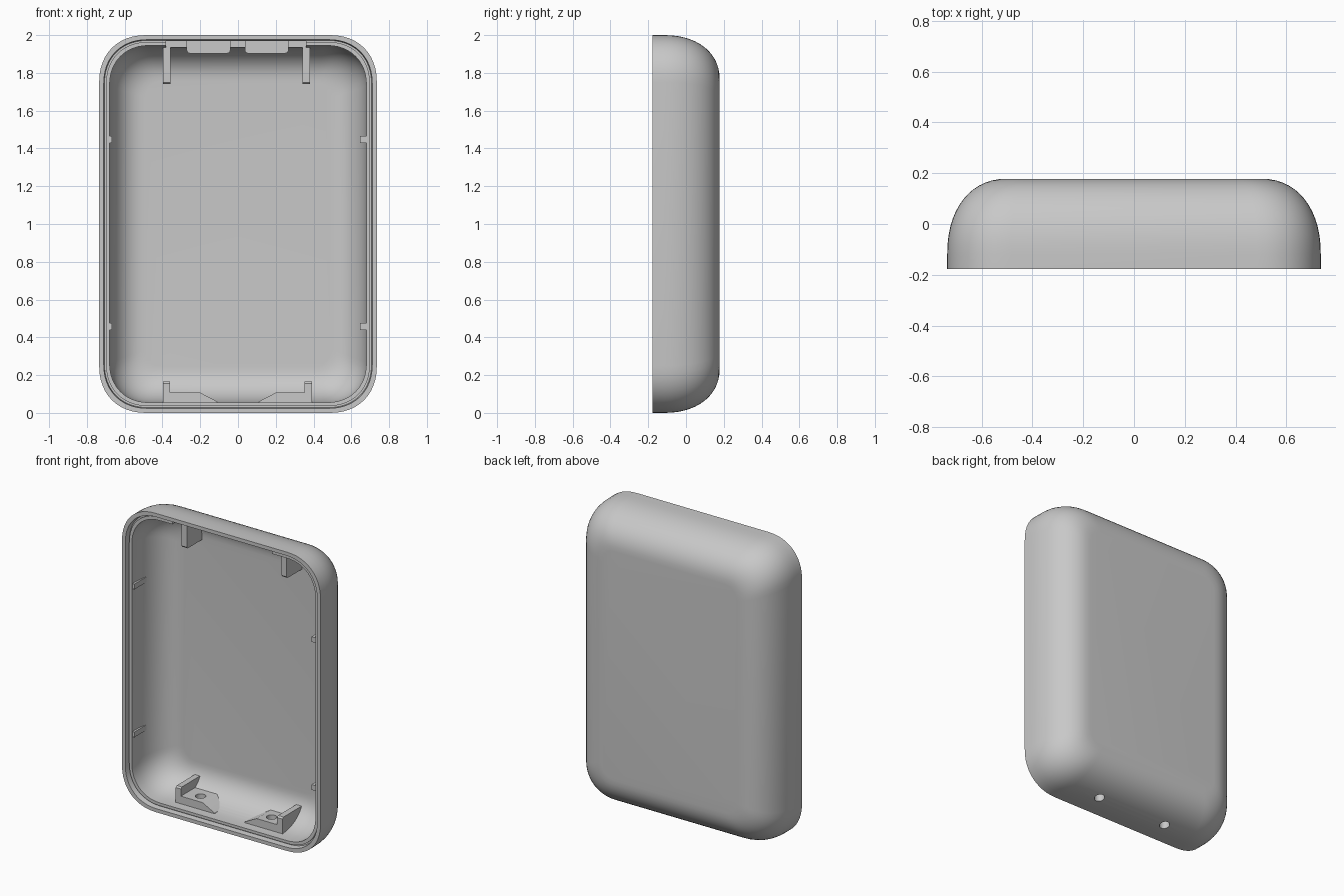
import bpy, bmesh, math

if "Cube" in bpy.data.objects:
    bpy.data.objects.remove(bpy.data.objects["Cube"])

HALF_X, HEIGHT = 0.735, 2.0
FRONT, BACK, FLOOR = -0.177, 0.178, 0.13
CURVE_Y = -0.12      # depth at which the walls start to curve inward
LIP = 0.055          # inset of the inner wall
POWER = 2.2

grey = bpy.data.materials.new("light_grey_plastic")
grey.use_nodes = True
grey.diffuse_color = (0.58, 0.58, 0.58, 1)
grey.node_tree.nodes["Principled BSDF"].inputs["Base Color"].default_value = grey.diffuse_color


def finish(name, bm, smooth=False):
    bmesh.ops.recalc_face_normals(bm, faces=bm.faces)
    mesh = bpy.data.meshes.new(name)
    bm.to_mesh(mesh)
    bm.free()
    mesh.materials.append(grey)
    obj = bpy.data.objects.new(name, mesh)
    bpy.context.collection.objects.link(obj)
    if smooth:
        shade(obj)
    return obj


def shade(obj):
    bpy.ops.object.select_all(action="DESELECT")
    obj.select_set(True)
    bpy.context.view_layer.objects.active = obj
    bpy.ops.object.shade_smooth_by_angle(angle=math.radians(35))


def cut(obj, cutter):
    bpy.context.view_layer.objects.active = obj
    mod = obj.modifiers.new("cut", "BOOLEAN")
    mod.operation, mod.solver, mod.object = "DIFFERENCE", "EXACT", cutter
    bpy.ops.object.modifier_apply(modifier=mod.name)


def wall_inset(y, start, span, depth):
    t = min(max((y - CURVE_Y) / depth, 0), 1)
    return start + span * (1 - (1 - t ** POWER) ** (1 / POWER))


def mid_inset(y):
    """Inset of the middle of the wall thickness."""
    return (wall_inset(y, 0, 0.235, BACK - CURVE_Y)
            + wall_inset(y, LIP, 0.19, FLOOR - CURVE_Y)) / 2


def curved_wall(start, span, end):
    """Inset and depth pairs from the straight wall to the flat panel."""
    pairs = []
    for i in range(15):
        a = math.pi / 2 * i / 14
        pairs.append((start + span * (1 - math.cos(a) ** (2 / POWER)),
                      CURVE_Y + (end - CURVE_Y) * math.sin(a) ** (2 / POWER)))
    return pairs


def rounded_loop(bm, inset, y, steps=12):
    """Rounded rectangle with soft, slightly squared corners."""
    r = 0.25 - 0.65 * inset
    cx, cz = HALF_X - inset - r, HEIGHT / 2 - inset - r
    verts = []
    for quarter, (sx, sz) in enumerate([(1, 1), (-1, 1), (-1, -1), (1, -1)]):
        for i in range(steps + 1):
            a = math.pi / 2 * (i / steps if quarter % 2 == 0 else 1 - i / steps)
            x = cx + r * max(math.cos(a), 0) ** (2 / POWER)
            z = cz + r * max(math.sin(a), 0) ** (2 / POWER)
            verts.append(bm.verts.new((sx * x, y, HEIGHT / 2 + sz * z)))
    return verts


def prism(name, points, axis, low, high):
    """Extrude a (u, z) outline along x or y."""
    bm = bmesh.new()
    ends = []
    for level in (low, high):
        ends.append([bm.verts.new((level, u, z) if axis == "x" else (u, level, z))
                     for u, z in points])
        bm.faces.new(ends[-1])
    for i in range(len(points)):
        j = (i + 1) % len(points)
        bm.faces.new((ends[0][i], ends[0][j], ends[1][j], ends[1][i]))
    return finish(name, bm)


# Hollow shell: outer wall, stepped rim, inner wall, floor
profile = curved_wall(0, 0.235, BACK)[::-1] + [(0, FRONT), (0.024, FRONT),
          (0.028, -0.14), (0.036, -0.14), (0.036, -0.152), (LIP, -0.152)]
profile += curved_wall(LIP, 0.19, FLOOR)
bm = bmesh.new()
loops = [rounded_loop(bm, inset, y) for inset, y in profile]
for a, b in zip(loops, loops[1:]):
    for i in range(len(a)):
        j = (i + 1) % len(a)
        bm.faces.new((a[i], a[j], b[j], b[i]))
bm.faces.new(loops[0])
bm.faces.new(loops[-1])
shell = finish("shell", bm)

# Relief in the top lip between the ribs
notch = prism("notch_cutter", [(-0.38, 1.92), (0.36, 1.92), (0.36, 1.97), (-0.38, 1.97)],
              "y", -0.165, -0.03)
cut(shell, notch)
bpy.data.objects.remove(notch)


# Ribs that follow the curved wall at both ends
def rib(name, x0, x1, front, height, top):
    ys = [front + (0.14 - front) * i / 12 for i in range(13)]
    pts = [(y, mid_inset(y)) for y in ys if mid_inset(y) < height]
    pts += [(pts[-1][0], height), (front + 0.01, height), (front, height - 0.01)]
    if top:
        pts = [(y, HEIGHT - z) for y, z in pts]
    prism(name, pts, "x", x0, x1)


rib("top_rib_right", -0.398, -0.358, -0.03, 0.26, True)
rib("top_rib_left", 0.342, 0.382, -0.03, 0.26, True)
rib("bottom_rib_right", -0.398, -0.36, -0.09, 0.165, False)
rib("bottom_rib_left", 0.353, 0.393, -0.09, 0.165, False)

# Small wedge clips on the side walls
for side, tip, label in ((-1, 0.666, "right"), (1, 0.645, "left")):
    for z, level in ((0.44, "lower"), (1.43, "upper")):
        prism(f"{level}_{label}_clip",
              [(side * 0.7, z), (side * tip, z), (side * tip, z + 0.035), (side * 0.7, z + 0.035)],
              "y", -0.145, -0.01)

# Pads hanging from the top wall
for x0, x1, label in ((-0.272, -0.04, "right"), (0.036, 0.268, "left")):
    prism(f"top_pad_{label}",
          [(x0, 1.968), (x0, 1.92), (x0 + 0.005, 1.908), (x0 + 0.018, 1.903),
           (x1 - 0.018, 1.903), (x1 - 0.005, 1.908), (x1, 1.92), (x1, 1.968)],
          "y", -0.04, 0.045)

# Sloped bosses on the bottom wall, each with a hole through the shell
for s, label in ((-1, "right"), (1, "left")):
    boss = prism(f"bottom_boss_{label}",
                 [(s * 0.375, 0.046), (s * 0.375, 0.107), (s * 0.2, 0.107),
                  (s * 0.11, 0.06), (s * 0.11, 0.046)], "y", -0.09, 0.06)
    bm = bmesh.new()
    bmesh.ops.create_cone(bm, cap_ends=True, segments=24, radius1=0.032, radius2=0.032, depth=0.4)
    bmesh.ops.translate(bm, verts=bm.verts, vec=(s * 0.263, -0.02, 0.0))
    hole = finish("hole_cutter", bm)
    bpy.context.view_layer.update()
    cut(shell, hole)
    cut(boss, hole)
    bpy.data.objects.remove(hole)
    shade(boss)

shade(shell)
